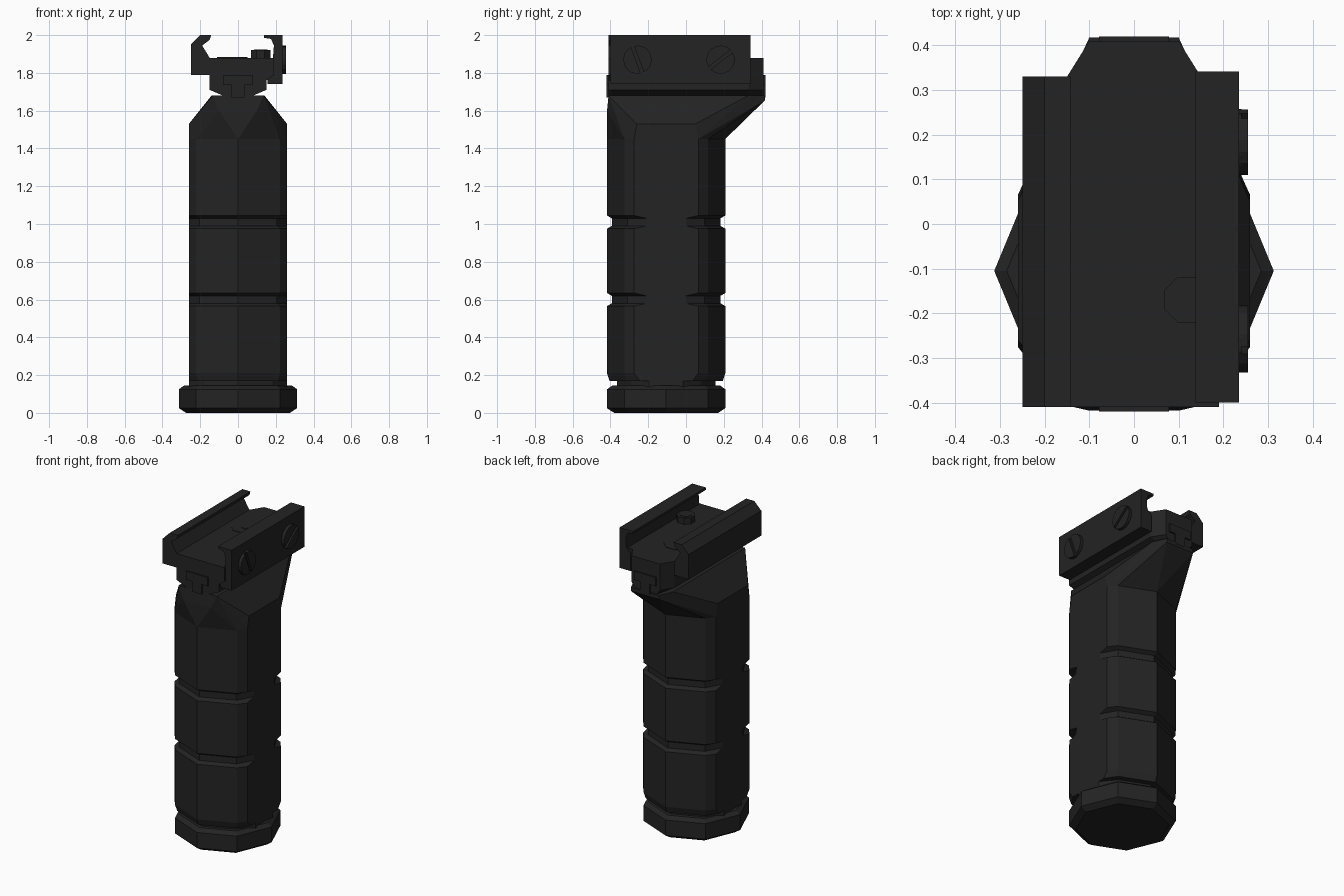
import bpy, bmesh
from math import pi, sin, cos, acos, radians
from mathutils import Vector

cube = bpy.data.objects.get("Cube")
if cube:
    bpy.data.objects.remove(cube)

black = bpy.data.materials.new("matte_black")
black.use_nodes = True
COLOUR = (0.017, 0.017, 0.017, 1)
black.diffuse_color = COLOUR
bsdf = black.node_tree.nodes["Principled BSDF"]
bsdf.inputs["Base Color"].default_value = COLOUR
bsdf.inputs["Roughness"].default_value = 0.7

GRIP_Y = -0.105     # centre of the handle
SIDE = 0.26         # half width between the flat sides
FLOOR = 1.88        # top of the clamp floor
R = 0.313           # handle radius


def finish(name, bm):
    bmesh.ops.recalc_face_normals(bm, faces=bm.faces)
    mesh = bpy.data.meshes.new(name)
    bm.to_mesh(mesh)
    bm.free()
    mesh.materials.append(black)
    obj = bpy.data.objects.new(name, mesh)
    bpy.context.collection.objects.link(obj)
    return obj


def loft(name, rings):
    """Skin closed rings of equal length and cap both ends."""
    bm = bmesh.new()
    loops = [[bm.verts.new(p) for p in ring] for ring in rings]
    for a, b in zip(loops, loops[1:]):
        for i in range(len(a)):
            j = (i + 1) % len(a)
            bm.faces.new((a[i], a[j], b[j], b[i]))
    bm.faces.new(loops[0])
    bm.faces.new(loops[-1])
    return finish(name, bm)


def extrude_y(name, profile, y0, y1):
    return loft(name, [[(x, y, z) for x, z in profile] for y in (y0, y1)])


def hull(name, points):
    bm = bmesh.new()
    for p in points:
        bm.verts.new(p)
    res = bmesh.ops.convex_hull(bm, input=bm.verts)
    loose = {g for g in res["geom_interior"] + res["geom_unused"]
             if isinstance(g, bmesh.types.BMVert)}
    bmesh.ops.delete(bm, geom=list(loose), context="VERTS")
    bmesh.ops.dissolve_limit(bm, angle_limit=radians(1),
                             verts=bm.verts, edges=bm.edges)
    return finish(name, bm)


def disc(name, x, y, z0, z1, r, n, turn=0):
    ring = [(x + r * cos(turn + 2 * pi * i / n), y + r * sin(turn + 2 * pi * i / n))
            for i in range(n)]
    return loft(name, [[(a, b, z) for a, b in ring] for z in (z0, z1)])


def handle_ring(z, r, h):
    """Octagon clipped by two flat sides that reach h either way."""
    d = r * 0.707
    right = [(0, -r), (d, -d), (SIDE, -h), (SIDE, h), (d, d)]
    pts = right + [(-x, -y) for x, y in right]
    return [(x, GRIP_Y + y, z) for x, y in pts]


# Pommel
def octagon(z, r):
    return [(r * cos(i * pi / 4), GRIP_Y + r * sin(i * pi / 4), z) for i in range(8)]


loft("pommel", [octagon(z, r) for z, r in
                ((0, 0.275), (0.025, R), (0.125, R), (0.145, 0.285))])

# Handle with finger grooves front and back
rings = [handle_ring(0.13, 0.26, 0.09), handle_ring(0.17, 0.26, 0.09),
         handle_ring(0.17, 0.3, 0.14), handle_ring(0.21, R, 0.17)]
for z in (0.565, 0.975):
    rings += [handle_ring(z, R, 0.17), handle_ring(z + 0.015, 0.288, 0.105),
              handle_ring(z + 0.055, 0.288, 0.105), handle_ring(z + 0.07, R, 0.17)]
rings.append(handle_ring(1.45, R, 0.17))
loft("handle", rings)

# Faceted head flaring out to the back
head = handle_ring(1.45, R, 0.17)
for s in (-1, 1):
    head += [(s * SIDE, -0.26, 1.53), (s * SIDE, 0.05, 1.53),
             (s * 0.1, -0.418, 1.6), (s * 0.135, -0.41, 1.68),
             (s * 0.14, 0.33, 1.68), (s * 0.1, 0.418, 1.655),
             (s * 0.1, 0.418, 1.68)]
hull("flared_head", head)

# T-shaped tongue running through the clamp
half_tee = [(0.035, 1.67), (0.035, 1.735), (0.078, 1.735), (0.078, 1.79)]
tee = half_tee + [(-x, z) for x, z in reversed(half_tee)]
extrude_y("tee_tongue", tee, -0.42, 0.42)

# Clamp body with the fixed hooked jaw
clamp = [(-0.08, 1.68), (0.08, 1.68), (0.15, 1.71), (0.15, 1.76), (0.19, 1.79),
         (0.19, FLOOR), (-0.15, FLOOR), (-0.19, 1.945), (-0.15, 1.975),
         (-0.142, 2.0), (-0.2, 2.0), (-0.25, 1.95), (-0.25, 1.79),
         (-0.15, 1.79), (-0.15, 1.71)]
extrude_y("clamp_body", clamp, -0.41, 0.33)

# Tapered tail of the clamp
tail = [(-0.08, 1.68), (0.08, 1.68), (0.15, 1.71), (0.15, FLOOR),
        (-0.15, FLOOR), (-0.15, 1.71)]
loft("clamp_tail", [[(x, 0.33, z) for x, z in tail],
                    [(max(-0.1, min(0.1, x)), 0.41, z) for x, z in tail]])

# Movable jaw plate
jaw = [(0.235, 1.74), (0.235, 2.0), (0.138, 2.0), (0.138, 1.985), (0.175, 1.98),
       (0.19, 1.945), (0.185, FLOOR), (0.155, 1.85), (0.155, 1.74)]
extrude_y("jaw_plate", jaw, -0.4, 0.342)


# Slotted screws on the jaw plate
def slotted_screw(name, y, z, angle, r=0.075, gap=0.009):
    start = acos(gap / r)
    core = [(r * cos(i * pi / 8), r * sin(i * pi / 8)) for i in range(16)]
    loft(name + "_core", [[(x, y + a, z + b) for a, b in core] for x in (0.22, 0.241)])
    for k in range(2):
        turn = angle + pi / 2 + k * pi
        arc = [turn - start + 2 * start * i / 8 for i in range(9)]
        loft(f"{name}_half_{k + 1}",
             [[(x, y + r * cos(t), z + r * sin(t)) for t in arc] for x in (0.22, 0.255)])


slotted_screw("front_screw", -0.257, 1.87, radians(110))
slotted_screw("rear_screw", 0.183, 1.87, radians(38))

# Fasteners on the clamp floor
disc("floor_bolt", -0.03, 0.12, FLOOR - 0.02, FLOOR + 0.003, 0.088, 8, pi / 8)
disc("floor_bolt_hex", -0.03, 0.12, FLOOR, FLOOR + 0.005, 0.03, 6)
disc("stop_stud", 0.12, -0.17, FLOOR - 0.02, FLOOR + 0.04, 0.056, 8, pi / 8)
disc("stop_stud_hex", 0.12, -0.17, FLOOR, FLOOR + 0.043, 0.038, 8, pi / 8)
